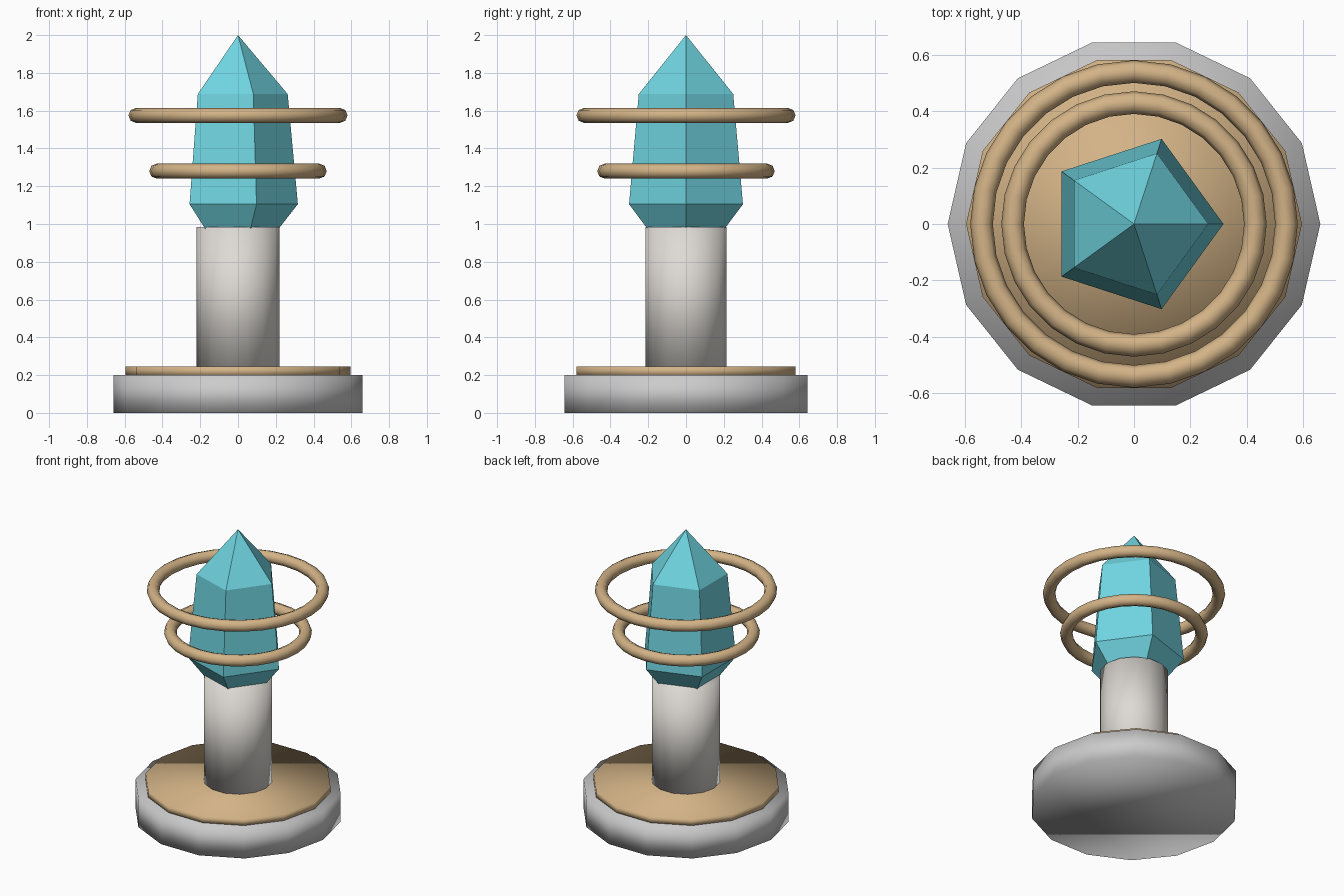
import bpy, bmesh, math

if "Cube" in bpy.data.objects:
    bpy.data.objects.remove(bpy.data.objects["Cube"])


def material(name, rgb):
    m = bpy.data.materials.new(name)
    m.diffuse_color = (*rgb, 1)
    m.use_nodes = True
    m.node_tree.nodes["Principled BSDF"].inputs["Base Color"].default_value = m.diffuse_color
    return m


def lathe(name, profile, sides, mat=None, smooth=False):
    """Faceted solid from (radius, z) rings; radius 0 makes a point."""
    bm = bmesh.new()
    rings = []
    for r, z in profile:
        n = sides if r > 0 else 1
        rings.append([bm.verts.new((r * math.cos(math.tau * i / sides),
                                    r * math.sin(math.tau * i / sides), z))
                      for i in range(n)])
    for a, b in zip(rings, rings[1:]):
        for i in range(sides):
            j = (i + 1) % sides
            loop = [a[i % len(a)], a[j % len(a)], b[j % len(b)], b[i % len(b)]]
            bm.faces.new(list(dict.fromkeys(loop)))
    for ring in (rings[0], rings[-1]):
        if len(ring) > 1:
            bm.faces.new(ring)
    bmesh.ops.recalc_face_normals(bm, faces=bm.faces)
    for f in bm.faces:
        f.smooth = smooth
    me = bpy.data.meshes.new(name)
    bm.to_mesh(me)
    bm.free()
    ob = bpy.data.objects.new(name, me)
    bpy.context.collection.objects.link(ob)
    if mat:
        me.materials.append(mat)
    return ob


gold = material("gold", (0.65, 0.45, 0.24))
stone = material("pale_stone", (0.73, 0.70, 0.66))
cyan = material("crystal_cyan", (0.16, 0.66, 0.75))

# Stepped foot and column, soft shaded
lathe("base", [(0.66, 0), (0.66, 0.2)], 14, smooth=True)
lathe("base_plate", [(0.595, 0.195), (0.595, 0.245)], 14, gold, True)
lathe("column", [(0.22, 0.235), (0.22, 0.985)], 14, stone, True)

# Five-sided crystal, its lower point sunk in the column
lathe("crystal", [(0, 0.70), (0.317, 1.105), (0.263, 1.688), (0, 2.0)], 5, cyan)

# Floating rings
for name, radius, z in (("lower_ring", 0.43, 1.28), ("upper_ring", 0.54, 1.575)):
    bpy.ops.mesh.primitive_torus_add(major_radius=radius, minor_radius=0.04,
                                     major_segments=28, minor_segments=8,
                                     location=(0, 0, z))
    ring = bpy.context.object
    ring.name = name
    ring.data.materials.append(gold)
    bpy.ops.object.shade_smooth()
